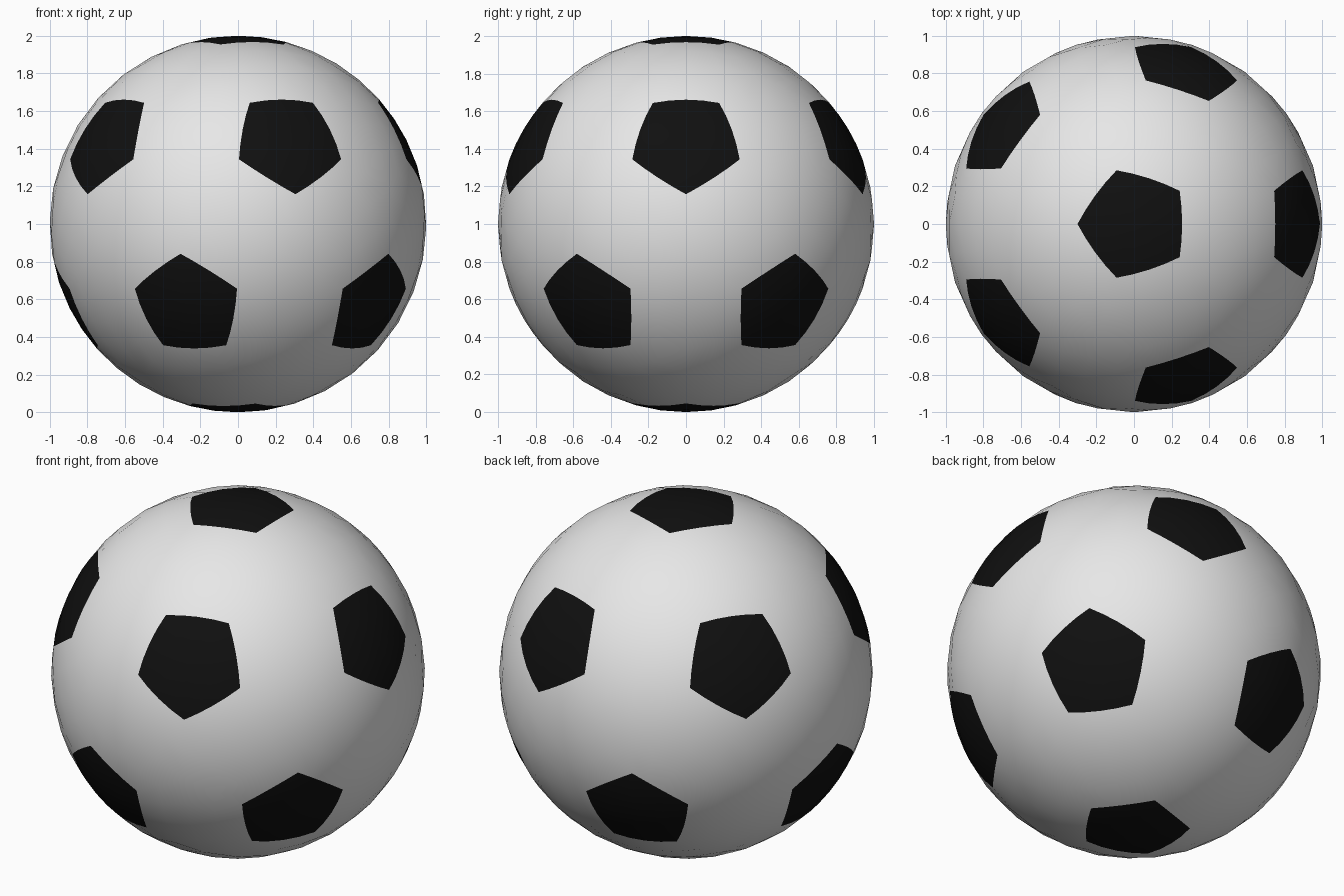
import bpy
import bmesh
from math import sin, cos, atan, radians
from mathutils import Vector
from itertools import combinations

cube = bpy.data.objects.get("Cube")
if cube:
    bpy.data.objects.remove(cube, do_unlink=True)


def make_material(name, value, roughness):
    mat = bpy.data.materials.new(name)
    mat.use_nodes = True
    color = (value, value, value, 1)
    mat.diffuse_color = color
    bsdf = mat.node_tree.nodes["Principled BSDF"]
    bsdf.inputs["Base Color"].default_value = color
    bsdf.inputs["Roughness"].default_value = roughness
    return mat


SEGMENTS = 4                        # steps along each panel side
PATCH = 0.467                       # black patch size within its panel
RINGS = (0, PATCH / 2, PATCH, (1 + PATCH) / 2, 1)

# Patch centres: two poles and two staggered rings of five
lat = atan(0.5)
centres = [Vector((0, 0, 1)), Vector((0, 0, -1))]
for i in range(5):
    for side, turn in ((1, 0), (-1, 36)):
        a = radians(72 * i + turn)
        centres.append(Vector((cos(lat) * cos(a), cos(lat) * sin(a), side * sin(lat))))

# Panel corners: midpoints of every three neighbouring centres
corners = [(a + b + c).normalized() for a, b, c in combinations(centres, 3)
           if max((a - b).length, (b - c).length, (c - a).length) < 1.2]

bm = bmesh.new()


def add_wedge(centre, start, end):
    """One fifth of a panel: black near the centre, white outside."""
    rim = [start.slerp(end, j / SEGMENTS) for j in range(SEGMENTS + 1)]
    rows = [[bm.verts.new(centre.slerp(p, r)) for p in rim] for r in RINGS[1:]]
    tip = bm.verts.new(centre)
    for j in range(SEGMENTS):
        bm.faces.new((tip, rows[0][j], rows[0][j + 1])).material_index = 1
        for k in range(len(rows) - 1):
            face = bm.faces.new((rows[k][j], rows[k + 1][j], rows[k + 1][j + 1], rows[k][j + 1]))
            face.material_index = 1 if RINGS[k + 2] <= PATCH else 0


for centre in centres:
    near = [p for p in corners if p.dot(centre) > 0.7]
    for p, q in combinations(near, 2):
        if (p - q).length < 0.8:
            if p.cross(q).dot(centre) < 0:
                p, q = q, p
            add_wedge(centre, p, q)

# Weld the panels into one smooth ball standing on the ground
bmesh.ops.remove_doubles(bm, verts=bm.verts, dist=0.001)
bmesh.ops.recalc_face_normals(bm, faces=bm.faces)
for face in bm.faces:
    face.smooth = True
mesh = bpy.data.meshes.new("ball")
bm.to_mesh(mesh)
bm.free()
mesh.materials.append(make_material("white", 0.8, 0.5))
mesh.materials.append(make_material("black", 0.005, 0.5))
ball = bpy.data.objects.new("ball", mesh)
ball.location.z = 1
bpy.context.collection.objects.link(ball)
